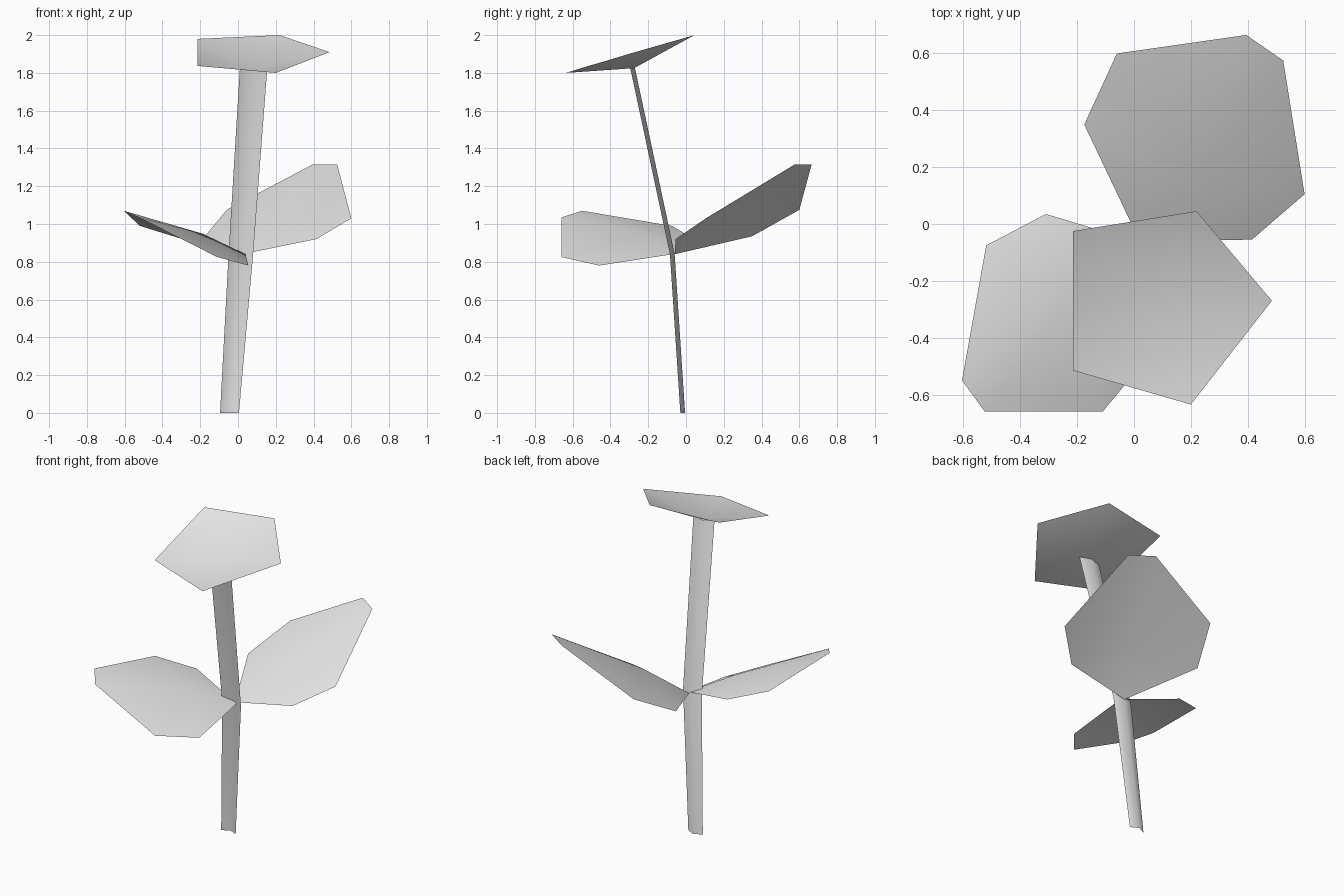
import bpy
import bmesh

if "Cube" in bpy.data.objects:
    bpy.data.objects.remove(bpy.data.objects["Cube"], do_unlink=True)

# One plain colour for the whole plant
grey = bpy.data.materials.new("plain_grey")
grey.use_nodes = True
colour = (0.8, 0.8, 0.8, 1)
grey.diffuse_color = colour
grey.node_tree.nodes["Principled BSDF"].inputs["Base Color"].default_value = colour


def finish(name, bm):
    """Turn a bmesh into a smooth shaded object in the scene."""
    for face in bm.faces:
        face.smooth = True
    mesh = bpy.data.meshes.new(name)
    bm.to_mesh(mesh)
    bm.free()
    mesh.materials.append(grey)
    obj = bpy.data.objects.new(name, mesh)
    bpy.context.collection.objects.link(obj)
    return obj


def fan(name, centre, rim):
    """Thin sheet: triangles from a raised or sunken centre to the rim."""
    bm = bmesh.new()
    middle = bm.verts.new(centre)
    ring = [bm.verts.new(point) for point in rim]
    for start, end in zip(ring, ring[1:] + ring[:1]):
        bm.faces.new((middle, start, end))
    return finish(name, bm)


def channel(name, sections):
    """Folded strip: each section is left x, right x, front y, height."""
    depth = 0.025
    bm = bmesh.new()
    rows = []
    for left, right, front, height in sections:
        profile = ((left, front), ((left + right) / 2, front + depth), (right, front))
        rows.append([bm.verts.new((x, y, height)) for x, y in profile])
    for lower, upper in zip(rows, rows[1:]):
        for i in range(len(lower) - 1):
            bm.faces.new((lower[i], lower[i + 1], upper[i + 1], upper[i]))
    return finish(name, bm)


# Stem: shallow folded strip that bends forward at the leaves
channel("stem", [
    (-.095, .005, -.03, 0),
    (-.05, .08, -.085, .84),
    (.01, .155, -.295, 1.825),
])

# Leaves: rims run from the base, round the tip and back
fan("front_leaf", (-.185, -.22, .948), [
    (.04, -.07, .84),
    (-.31, .035, .925),
    (-.52, -.075, .99),
    (-.605, -.55, 1.07),
    (-.525, -.66, 1.035),
    (-.11, -.66, .825),
    (.055, -.46, .78),
])
fan("back_leaf", (.19, .155, 1.03), [
    (.02, -.06, .84),
    (.415, -.055, .92),
    (.6, .105, 1.03),
    (.525, .575, 1.315),
    (.395, .665, 1.315),
    (-.06, .6, 1.075),
    (-.175, .35, .935),
])

# Flower head: shallow five sided dish on the end of the stem
fan("flower_head", (.09, -.275, 1.825), [
    (-.215, -.515, 1.837),
    (.2, -.635, 1.8),
    (.485, -.27, 1.91),
    (.22, .045, 2),
    (-.215, -.025, 1.98),
])
